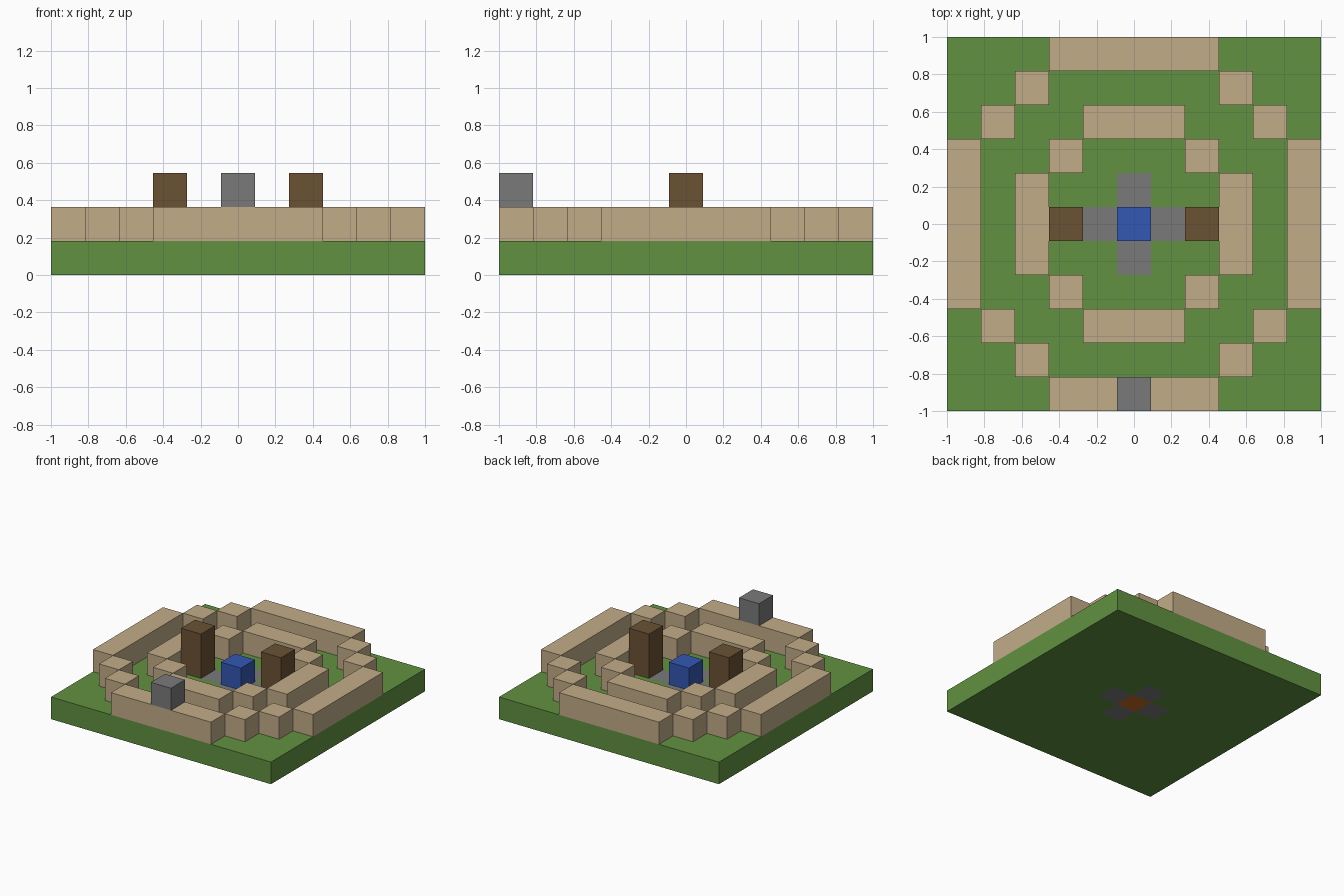
import bpy
import bmesh

if "Cube" in bpy.data.objects:
    bpy.data.objects.remove(bpy.data.objects["Cube"], do_unlink=True)

CELL = 2 / 11  # the model sits on an 11 x 11 grid of cubes


def linear(c):
    c /= 255
    return c / 12.92 if c <= 0.04045 else ((c + 0.055) / 1.055) ** 2.4


def material(name, *rgb):
    mat = bpy.data.materials.new(name)
    mat.use_nodes = True
    colour = [linear(c) for c in rgb] + [1]
    mat.diffuse_color = colour
    mat.node_tree.nodes["Principled BSDF"].inputs["Base Color"].default_value = colour
    return mat


grass = material("grass green", 97, 145, 65)
sand = material("sand tan", 194, 172, 136)
stone = material("stone grey", 122, 122, 122)
wood = material("wood brown", 107, 82, 52)
water = material("water blue", 51, 87, 179)
ember = material("ember orange", 196, 108, 36)


def add_object(name, bm, mats):
    bmesh.ops.recalc_face_normals(bm, faces=bm.faces)
    mesh = bpy.data.meshes.new(name)
    bm.to_mesh(mesh)
    bm.free()
    for mat in mats:
        mesh.materials.append(mat)
    obj = bpy.data.objects.new(name, mesh)
    bpy.context.collection.objects.link(obj)
    return obj


def block(name, mat, column, row, layer, wide=1, deep=1, tall=1):
    """A box centred on a grid cell, with its bottom on the given layer."""
    bm = bmesh.new()
    bmesh.ops.create_cube(bm, size=CELL)
    for v in bm.verts:
        v.co.x = v.co.x * wide + column * CELL
        v.co.y = v.co.y * deep + row * CELL
        v.co.z = (v.co.z + CELL / 2) * tall + layer * CELL
    return add_object(name, bm, [mat])


# Ground slab with a stone cross and an ember cell set into it
bm = bmesh.new()
bmesh.ops.create_grid(bm, x_segments=11, y_segments=11, size=1)
raised = bmesh.ops.extrude_face_region(bm, geom=bm.faces[:])["geom"]
bmesh.ops.translate(bm, verts=[g for g in raised if isinstance(g, bmesh.types.BMVert)],
                    vec=(0, 0, CELL))
for face in bm.faces:
    centre = face.calc_center_median()
    steps = abs(round(centre.x / CELL)) + abs(round(centre.y / CELL))
    face.material_index = {0: 2, 1: 1}.get(steps, 0)
add_object("ground", bm, [grass, stone, ember])

# Two rings of walls: straight runs joined by diagonal steps of single blocks
rings = {"outer": (5, 5, [(3, 4), (4, 3)]), "inner": (3, 3, [(2, 2)])}
for ring, (distance, length, corners) in rings.items():
    for s, end, side in ((-1, "front", "right"), (1, "back", "left")):
        block(f"{ring}_wall_{end}", sand, 0, s * distance, 1, wide=length)
        block(f"{ring}_wall_{side}", sand, s * distance, 0, 1, deep=length)
        for t, depth in ((-1, "front"), (1, "back")):
            for n, (column, row) in enumerate(corners, 1):
                block(f"{ring}_corner_{depth}_{side}_{n}", sand, s * column, t * row, 1)

# Centre pool, flanking posts and the gate stone on the front wall
block("pool", water, 0, 0, 1)
for s, side in ((-1, "right"), (1, "left")):
    block(f"post_{side}", wood, s * 2, 0, 1, tall=2)
block("gate_stone", stone, 0, -5, 2)
